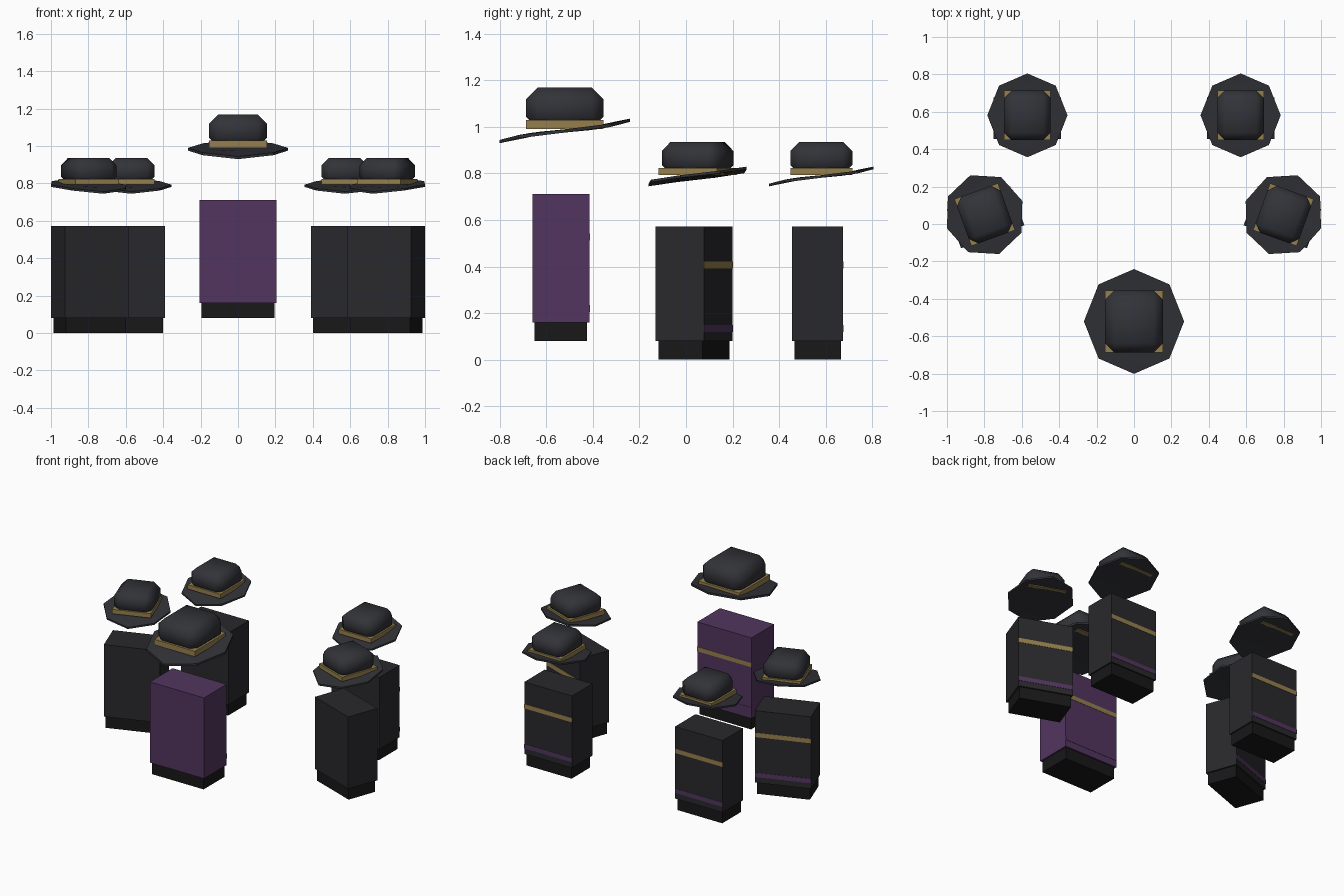
import bpy, bmesh, math
from mathutils import Matrix, Vector

if "Cube" in bpy.data.objects:
    bpy.data.objects.remove(bpy.data.objects["Cube"])


def material(name, rgb):
    m = bpy.data.materials.new(name)
    m.diffuse_color = (*rgb, 1)
    m.use_nodes = True
    m.node_tree.nodes["Principled BSDF"].inputs["Base Color"].default_value = m.diffuse_color
    return m


CLOTH = material("dark_cloth", (0.022, 0.022, 0.026))
FELT = material("dark_felt", (0.032, 0.033, 0.040))
BASE = material("black_base", (0.009, 0.009, 0.010))
PURPLE = material("purple", (0.085, 0.036, 0.115))
GOLD = material("gold", (0.30, 0.215, 0.075))


def finish(name, bm, mat, place):
    bmesh.ops.recalc_face_normals(bm, faces=bm.faces)
    me = bpy.data.meshes.new(name)
    bm.to_mesh(me)
    bm.free()
    me.materials.append(mat)
    ob = bpy.data.objects.new(name, me)
    bpy.context.collection.objects.link(ob)
    ob.matrix_world = place
    return ob


def box(name, size, z0, z1, mat, place, y=0, bevel=0):
    bm = bmesh.new()
    bmesh.ops.create_cube(bm, size=1)
    for v in bm.verts:
        v.co = Vector((v.co.x * size[0], v.co.y * size[1] + y,
                       z0 + (v.co.z + 0.5) * (z1 - z0)))
    if bevel:
        bmesh.ops.bevel(bm, geom=bm.edges[:], offset=bevel, segments=1,
                        affect='EDGES')
        for f in bm.faces:
            f.smooth = True
    return finish(name, bm, mat, place)


def brim(name, place):
    # Octagonal brim, drooping at the front and rising at the back
    def height(y):
        return -0.015 + 0.085 * y + 1.0 * y ** 3

    bm = bmesh.new()
    layers = []
    for lift in (0, 0.014):
        rings = [[bm.verts.new((r * 0.957 * math.cos(a), r * math.sin(a),
                                height(r * math.sin(a)) + lift))
                  for a in (i * math.pi / 4 for i in range(8))]
                 for r in (0.15, 0.28)]
        centre = bm.verts.new((0, 0, height(0) + lift))
        for i in range(8):
            j = (i + 1) % 8
            bm.faces.new((centre, rings[0][i], rings[0][j]))
            bm.faces.new((rings[0][i], rings[1][i], rings[1][j], rings[0][j]))
        layers.append(rings[1])
    for f in bm.faces:
        f.smooth = True
    for i in range(8):
        j = (i + 1) % 8
        bm.faces.new((layers[0][i], layers[0][j], layers[1][j], layers[1][i]))
    finish(name, bm, FELT, place)


def figure(name, x, y, turn, size, z, top, coat, hat_z, hat_scale):
    w, d = size
    place = Matrix.Translation((x, y, 0)) @ Matrix.Rotation(math.radians(turn), 4, 'Z')
    # Base and coat block
    box(name + "_base", (w - 0.02, d - 0.02), z, z + 0.08, BASE, place)
    box(name + "_body", size, z + 0.08, top, coat, place)
    # Stripes on the back
    h = top - z - 0.08
    for part, frac, mat in (("belt_stripe", 0.665, GOLD), ("hem_stripe", 0.11, PURPLE)):
        c = z + 0.08 + h * frac
        box(f"{name}_{part}", (w, 0.004), c - 0.015, c + 0.015, mat, place, y=d / 2)
    # Floating hat
    hat = place @ Matrix.Translation((0, 0.016, hat_z)) @ Matrix.Scale(hat_scale, 4)
    brim(name + "_hat_brim", hat)
    box(name + "_hat_band", (0.31, 0.333), 0, 0.038, GOLD, hat)
    box(name + "_hat_crown", (0.31, 0.333), 0.003, 0.178, FELT, hat, bevel=0.05)


# Large leader in front, four smaller followers around
figure("leader", 0, -0.537, 0, (0.41, 0.245), 0.08, 0.712, PURPLE, 0.99, 1.0)
for side, s in (("left", -1), ("right", 1)):
    figure(side + "_side_follower", s * 0.793, 0.035, -s * 20, (0.36, 0.22),
           0, 0.572, CLOTH, 0.793, 0.8)
    figure(side + "_back_follower", s * 0.57, 0.565, 0, (0.36, 0.22),
           0, 0.572, CLOTH, 0.793, 0.8)
